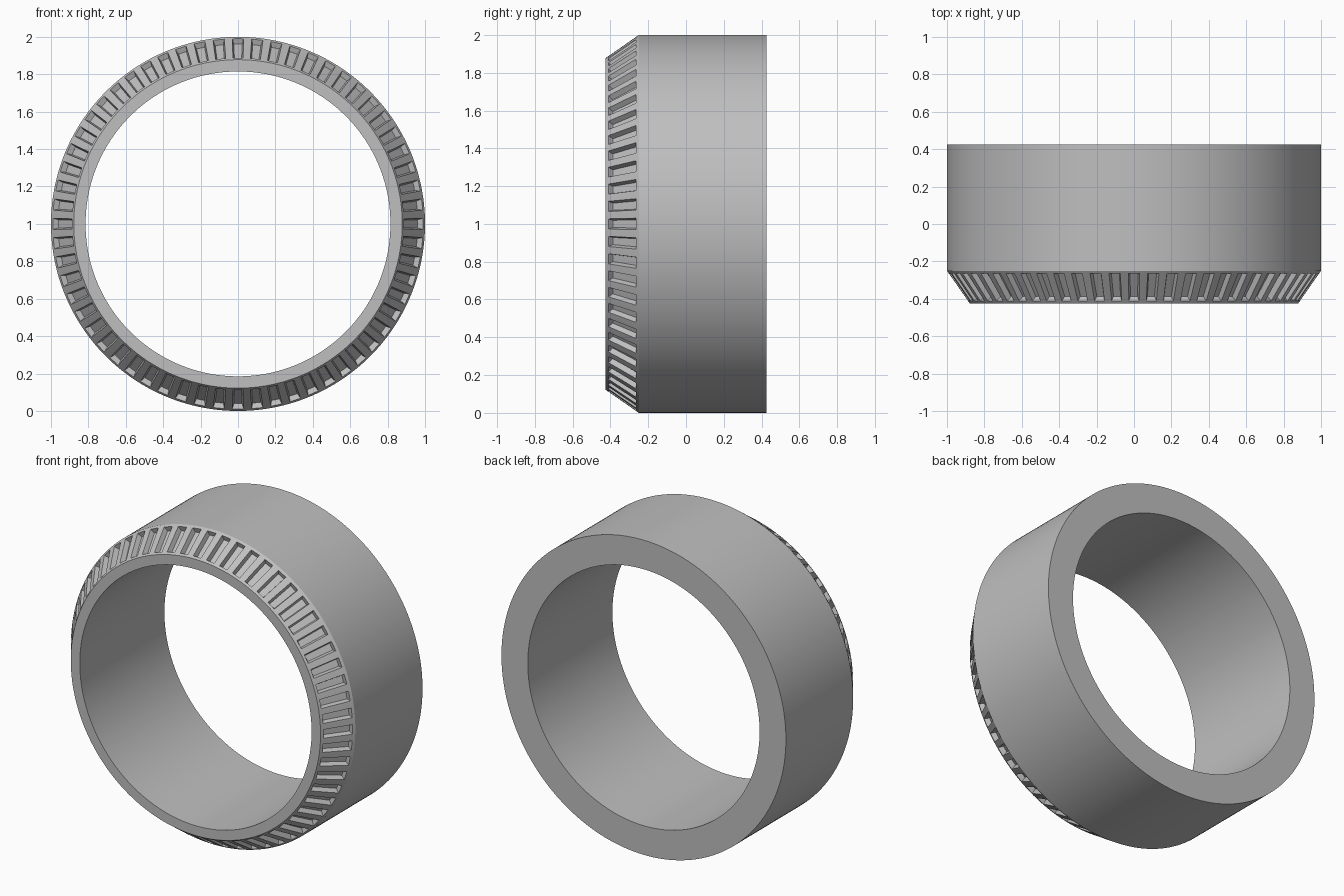
import bpy, bmesh, math

cube = bpy.data.objects.get("Cube")
if cube:
    bpy.data.objects.remove(cube, do_unlink=True)

# Single grey material
grey = bpy.data.materials.new("plain_grey")
grey.use_nodes = True
colour = (0.52, 0.52, 0.52, 1)
grey.diffuse_color = colour
grey.node_tree.nodes["Principled BSDF"].inputs["Base Color"].default_value = colour

# Main dimensions
SLOTS = 60
OUTER, INNER, RIM = 1.0, 0.815, 0.878
FRONT, BACK, SHOULDER = -0.425, 0.425, -0.25
SLOT_HALF_ANGLE = math.radians(1.75)


def bevel_point(t):
    """Radius and y along the bevel, from front rim to shoulder."""
    return RIM + (OUTER - RIM) * t, FRONT + (SHOULDER - FRONT) * t


# Closed ring section; row 2 to 3 holds the slots
profile = [(INNER, FRONT), (RIM, FRONT), bevel_point(0.08), bevel_point(0.92),
           (OUTER, SHOULDER), (OUTER, BACK), (INNER, BACK)]
SLOT_ROW = 2

# Four angles per slot: slot edge, slot middle, slot edge, land middle
pitch = math.tau / SLOTS
offsets = (-SLOT_HALF_ANGLE, 0, SLOT_HALF_ANGLE, pitch / 2)
angles = [i * pitch + off for i in range(SLOTS) for off in offsets]

# Ring body
bm = bmesh.new()
rings = [[bm.verts.new((r * math.cos(a), y, 1 + r * math.sin(a))) for r, y in profile]
         for a in angles]
slot_faces = []
for i, ring in enumerate(rings):
    after = rings[(i + 1) % len(rings)]
    for j in range(len(profile)):
        k = (j + 1) % len(profile)
        face = bm.faces.new((ring[j], ring[k], after[k], after[j]))
        if j == SLOT_ROW and i % 4 < 2:
            slot_faces.append(face)
bmesh.ops.recalc_face_normals(bm, faces=bm.faces)

# Sunken slots with slightly drafted walls
bmesh.ops.inset_region(bm, faces=slot_faces, thickness=0.008, depth=-0.03,
                       use_even_offset=True, use_boundary=True)

mesh = bpy.data.meshes.new("bevelled_ring")
bm.to_mesh(mesh)
bm.free()
mesh.materials.append(grey)
ring_object = bpy.data.objects.new("bevelled_ring", mesh)
bpy.context.collection.objects.link(ring_object)

# Smooth round surfaces, crisp edges
bpy.ops.object.select_all(action="DESELECT")
ring_object.select_set(True)
bpy.context.view_layer.objects.active = ring_object
bpy.ops.object.shade_smooth_by_angle(angle=math.radians(25))
